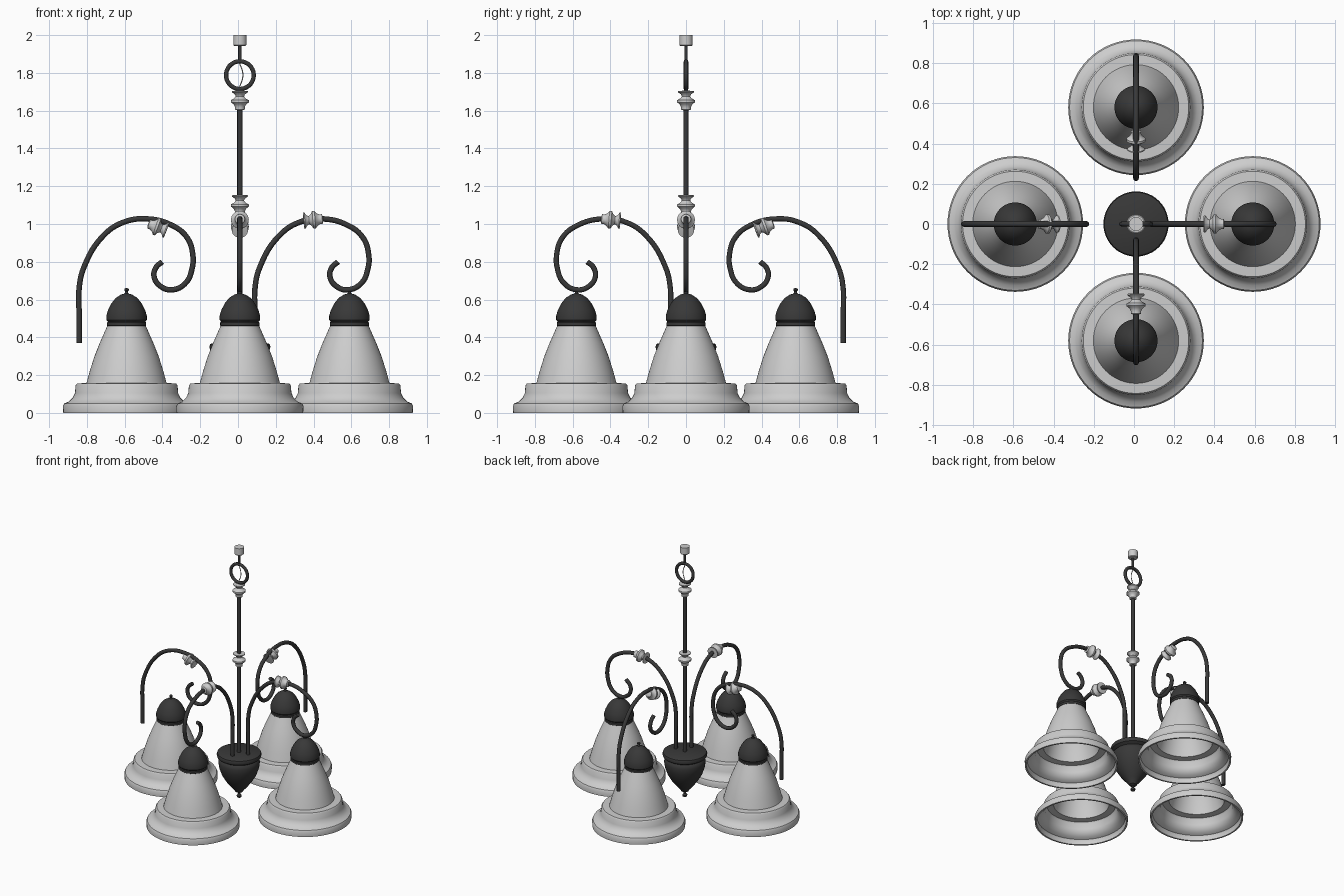
import bpy, bmesh, math
from mathutils import Vector, Matrix

if "Cube" in bpy.data.objects:
    bpy.data.objects.remove(bpy.data.objects["Cube"])


def material(name, rgb, rough):
    m = bpy.data.materials.new(name)
    m.use_nodes = True
    m.diffuse_color = (*rgb, 1)
    bsdf = m.node_tree.nodes["Principled BSDF"]
    bsdf.inputs["Base Color"].default_value = (*rgb, 1)
    bsdf.inputs["Roughness"].default_value = rough
    return m


IRON = material("dark iron", (0.04, 0.04, 0.04), 0.5)
GLASS = material("pale glass", (0.61, 0.61, 0.61), 0.5)


def finish(obj, mat, angle=35):
    obj.data.materials.append(mat)
    bpy.ops.object.select_all(action="DESELECT")
    obj.select_set(True)
    bpy.context.view_layer.objects.active = obj
    bpy.ops.object.shade_smooth_by_angle(angle=math.radians(angle))
    return obj


def lathe(name, profile, mat, loc, segments=48, closed=False, matrix=None):
    """Revolve (radius, height) points around z."""
    bm = bmesh.new()
    rings = []
    for r, z in profile:
        rings.append([bm.verts.new((r * math.cos(a), r * math.sin(a), z))
                      for a in (2 * math.pi * i / segments for i in range(segments))])
    pairs = list(zip(rings, rings[1:]))
    if closed:
        pairs.append((rings[-1], rings[0]))
    else:
        bm.faces.new(rings[0])
        bm.faces.new(rings[-1])
    for a, b in pairs:
        for i in range(segments):
            j = (i + 1) % segments
            bm.faces.new((a[i], a[j], b[j], b[i]))
    bmesh.ops.recalc_face_normals(bm, faces=bm.faces)
    mesh = bpy.data.meshes.new(name)
    bm.to_mesh(mesh)
    bm.free()
    obj = bpy.data.objects.new(name, mesh)
    obj.matrix_world = Matrix.Translation(loc) @ (matrix or Matrix())
    bpy.context.collection.objects.link(obj)
    return finish(obj, mat)


def tube(name, points, radius, mat, cyclic=False):
    """Sweep a round section along a smooth path."""
    curve = bpy.data.curves.new(name, "CURVE")
    curve.dimensions = "3D"
    curve.bevel_depth = radius
    curve.bevel_resolution = 3
    curve.use_fill_caps = True
    spline = curve.splines.new("BEZIER")
    spline.bezier_points.add(len(points) - 1)
    spline.resolution_u = 6
    spline.use_cyclic_u = cyclic
    for bp, p in zip(spline.bezier_points, points):
        bp.co = p
        bp.handle_left_type = bp.handle_right_type = "AUTO"
    obj = bpy.data.objects.new(name, curve)
    bpy.context.collection.objects.link(obj)
    bpy.ops.object.select_all(action="DESELECT")
    obj.select_set(True)
    bpy.context.view_layer.objects.active = obj
    bpy.ops.object.convert(target="MESH")
    return finish(bpy.context.object, mat, 50)


CX = 0.01  # the stem line

# Profiles, radius against height
SHADE = [(0.335, 0), (0.337, 0.035), (0.330, 0.05), (0.305, 0.06), (0.285, 0.08),
         (0.273, 0.105), (0.270, 0.145), (0.262, 0.156), (0.212, 0.158), (0.195, 0.22),
         (0.170, 0.30), (0.142, 0.37), (0.120, 0.42), (0.098, 0.47)]
LINING = [(r - 0.012, max(z - 0.010, 0)) for r, z in reversed(SHADE)]
CAP = [(0.095, 0.455), (0.104, 0.462), (0.104, 0.478), (0.099, 0.482), (0.107, 0.492),
       (0.107, 0.515), (0.098, 0.545), (0.080, 0.580), (0.058, 0.608), (0.030, 0.626),
       (0.010, 0.632), (0.007, 0.643), (0.012, 0.648), (0.012, 0.656), (0.004, 0.661)]
BEAD = [(0.014, -0.050), (0.026, -0.046), (0.026, -0.032), (0.034, -0.018), (0.047, -0.008),
        (0.047, 0.004), (0.030, 0.013), (0.022, 0.024), (0.026, 0.034), (0.043, 0.046),
        (0.043, 0.052), (0.014, 0.054)]
BOWL = [(0.004, 0.002), (0.016, 0.010), (0.018, 0.022), (0.009, 0.034), (0.009, 0.046),
        (0.028, 0.054), (0.034, 0.066), (0.060, 0.095), (0.095, 0.140), (0.125, 0.190),
        (0.144, 0.245), (0.150, 0.290), (0.144, 0.312), (0.136, 0.320), (0.158, 0.334),
        (0.162, 0.350), (0.157, 0.364), (0.150, 0.368)]

# Glass shades with iron caps
SHADES = {"left": (0.59, 0), "right": (-0.59, 0), "front": (CX, -0.58), "back": (CX, 0.58)}
for side, (x, y) in SHADES.items():
    lathe(side + "_shade", SHADE + LINING, GLASS, (x, y, 0), 64, closed=True)
    lathe(side + "_shade_cap", CAP, IRON, (x, y, 0))

# Central bowl and stem
lathe("center_bowl", BOWL, IRON, (CX, 0, 0))
lathe("stem", [(0.014, 0.36), (0.014, 1.705)], IRON, (CX, 0, 0), 20)
for name, z in (("lower_stem_bead", 1.10), ("upper_stem_bead", 1.652)):
    lathe(name, BEAD, GLASS, (CX, 0, z), 32)

# Hanging ring, wire, rod and ceiling fitting
ring = [(CX + 0.073 * math.cos(a), 0, 1.788 + 0.073 * math.sin(a))
        for a in (math.tau * i / 12 for i in range(12))]
tube("hanging_ring", ring, 0.012, IRON, cyclic=True)
tube("ring_wire", [(CX - 0.005, 0, 1.86), (CX + 0.016, 0, 1.79), (CX - 0.005, 0, 1.715)],
     0.003, GLASS)
lathe("top_rod", [(0.009, 1.85), (0.009, 1.96)], IRON, (CX, 0, 0), 16)
lathe("ceiling_fitting", [(0.030, 1.943), (0.035, 1.948), (0.035, 2.0)], GLASS, (CX, 0, 0), 32)

# Scrolled arms: distance outward against height
ARM = [(0, 0.37), (0, 0.52), (0, 0.66), (0.025, 0.77), (0.13, 0.94), (0.237, 1.01),
       (0.36, 1.027), (0.487, 0.995), (0.57, 0.93), (0.602, 0.836), (0.597, 0.76),
       (0.566, 0.69), (0.497, 0.652), (0.434, 0.668), (0.397, 0.72), (0.407, 0.77), (0.44, 0.80)]
# side: base, sweep direction, bead distance, bead height, bead tilt, flare sign
ARMS = {
    "left": ((0.09, 0), (1, 0), 0.31, 1.022, 5, -1),
    "right": ((-0.841, 0), (1, 0), 0.413, 0.985, -20, 1),
    "front": ((CX, -0.083), (0, -1), 0.317, 1.022, 5, -1),
    "back": ((CX, 0.832), (0, -1), 0.415, 0.985, -20, 1),
}
for side, (base, (dx, dy), u, h, tilt, flare) in ARMS.items():
    def place(d, z):
        return Vector((base[0] + dx * d, base[1] + dy * d, z))
    tube(side + "_arm", [place(d, z) for d, z in ARM], 0.0145, IRON)
    t = math.radians(tilt)
    axis = Vector((dx * math.cos(t), dy * math.cos(t), math.sin(t))) * flare
    turn = axis.to_track_quat("Z", "Y").to_matrix().to_4x4()
    lathe(side + "_arm_bead", BEAD, GLASS, place(u, h), 32, matrix=turn)
